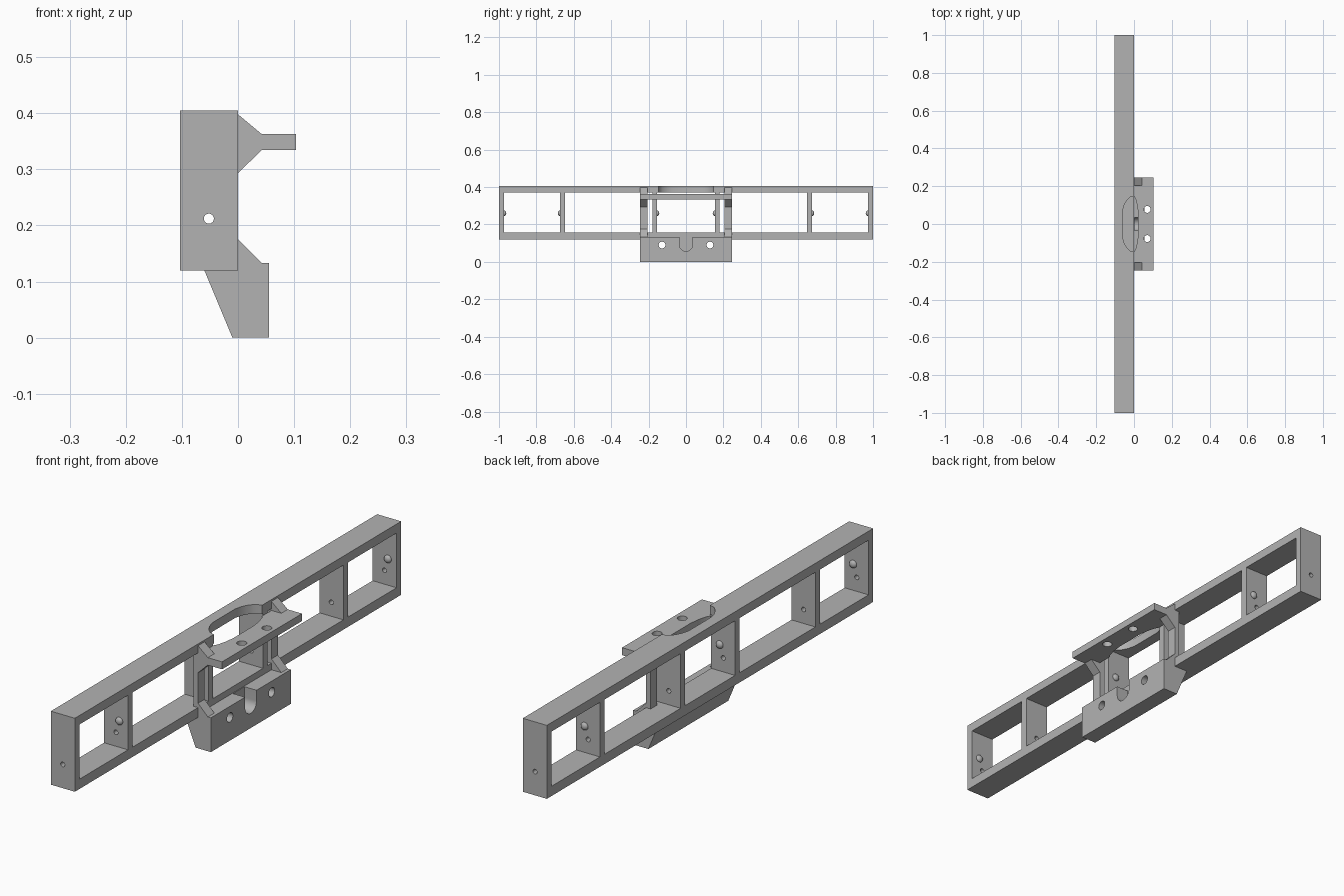
import bpy, bmesh, math
from mathutils import Vector

if "Cube" in bpy.data.objects:
    bpy.data.objects.remove(bpy.data.objects["Cube"])

GREY = (0.45, 0.45, 0.45, 1)
mat = bpy.data.materials.new("plain grey")
mat.use_nodes = True
mat.diffuse_color = GREY
mat.node_tree.nodes["Principled BSDF"].inputs["Base Color"].default_value = GREY


def prism(name, pts, axis, lo, hi):
    """Extrude a 2D outline along an axis; the outline uses the other two axes in order."""
    def place(p, t):
        c = list(p)
        c.insert("xyz".index(axis), t)
        return Vector(c)
    bm = bmesh.new()
    face = bm.faces.new([bm.verts.new(place(p, lo)) for p in pts])
    ext = bmesh.ops.extrude_face_region(bm, geom=[face])
    moved = [v for v in ext["geom"] if isinstance(v, bmesh.types.BMVert)]
    bmesh.ops.translate(bm, verts=moved, vec=place((0, 0), hi - lo))
    bmesh.ops.recalc_face_normals(bm, faces=bm.faces)
    mesh = bpy.data.meshes.new(name)
    bm.to_mesh(mesh)
    bm.free()
    mesh.materials.append(mat)
    ob = bpy.data.objects.new(name, mesh)
    bpy.context.collection.objects.link(ob)
    return ob


def box(name, x0, x1, y0, y1, z0, z1):
    return prism(name, [(x0, y0), (x1, y0), (x1, y1), (x0, y1)], "z", z0, z1)


def arc(u, v, r, start=0, end=360, n=24):
    angles = [math.radians(start + (end - start) * i / n) for i in range(n + (end - start < 360))]
    return [(u + r * math.cos(a), v + r * math.sin(a)) for a in angles]


def smooth(ob):
    bpy.ops.object.select_all(action="DESELECT")
    ob.select_set(True)
    bpy.context.view_layer.objects.active = ob
    bpy.ops.object.shade_smooth_by_angle(angle=math.radians(30))


def cut(ob, cutters):
    """Subtract each cutter, then discard it."""
    bpy.context.view_layer.objects.active = ob
    for c in cutters:
        mod = ob.modifiers.new("cut", "BOOLEAN")
        mod.operation, mod.solver, mod.object = "DIFFERENCE", "EXACT", c
        bpy.ops.object.modifier_apply(modifier=mod.name)
        bpy.data.objects.remove(c)
    smooth(ob)


def oval():
    """Clearance opening shared by the beam and the upper shelf."""
    half = [(0.022, 0.06), (0.017, 0.1), (0.008, 0.135), (0, 0.148), (-0.02, 0.142),
            (-0.038, 0.125), (-0.052, 0.1), (-0.06, 0.07)]
    outline = half + [(x, -y) for x, y in reversed(half)]
    return prism("oval_cutter", outline, "z", 0.3, 0.5)


# Long beam with five windows, the wall holes and the oval opening
BACK, BOTTOM, TOP = -0.103, 0.12, 0.405
windows = [(-0.972, -0.674), (-0.646, -0.18), (-0.154, 0.154), (0.18, 0.646), (0.674, 0.972)]
beam = box("window_beam", BACK, 0, -1, 1, BOTTOM, TOP)
cutters = [box("window_cutter", -0.2, 0.1, a, b, 0.158, 0.37) for a, b in windows]
cutters.append(prism("wall_hole_cutter", arc(-0.052, 0.212, 0.009), "y", -1.1, 1.1))
cutters.append(oval())
cut(beam, cutters)

# Domed studs at both ends of every other window
for i, (a, b) in enumerate(windows[::2]):
    for side, y in (("front", a), ("back", b)):
        bpy.ops.mesh.primitive_uv_sphere_add(segments=20, ring_count=12, radius=1,
                                             location=(-0.037, y, 0.26))
        stud = bpy.context.object
        stud.name = f"stud_{side}_{i + 1}"
        stud.scale = (0.015, 0.011, 0.015)
        stud.data.materials.append(mat)
        smooth(stud)

# Lower mounting block with sloped back, bolt holes and a blind round-bottomed slot
W = 0.245
block = prism("lower_block", [(-0.06, BOTTOM), (-0.01, 0), (0.055, 0), (0.055, 0.133),
                              (0, 0.133), (0, BOTTOM)], "y", -W, W)
slot = arc(0, 0.092, 0.035, 180, 360) + [(0.035, 0.2), (-0.035, 0.2)]
cut(block, [prism("bolt_cutter", arc(s * 0.128, 0.09, 0.018), "x", -0.2, 0.2) for s in (-1, 1)]
    + [prism("slot_cutter", slot, "x", 0.003, 0.1)])

# Upper shelf with two bolt holes and the oval relief
shelf = box("upper_shelf", 0, 0.103, -W, W, 0.334, 0.363)
cut(shelf, [prism("bolt_cutter", arc(0.07, s * 0.077, 0.018), "z", 0.2, 0.5) for s in (-1, 1)]
    + [oval()])

# Gussets and thin posts tying shelf and block to the beam on each side
for side, s in (("front", -1), ("back", 1)):
    lo, hi = sorted((s * 0.205, s * W))
    prism(f"shelf_gusset_top_{side}", [(0, 0.363), (0.042, 0.363), (0, 0.398)], "y", lo, hi)
    prism(f"shelf_gusset_under_{side}", [(0, 0.293), (0.042, 0.334), (0, 0.334)], "y", lo, hi)
    prism(f"block_gusset_{side}", [(0, 0.133), (0.042, 0.133), (0, 0.175)], "y", lo, hi)
    box(f"post_{side}", -0.02, 0, lo, hi, 0.158, 0.37)
